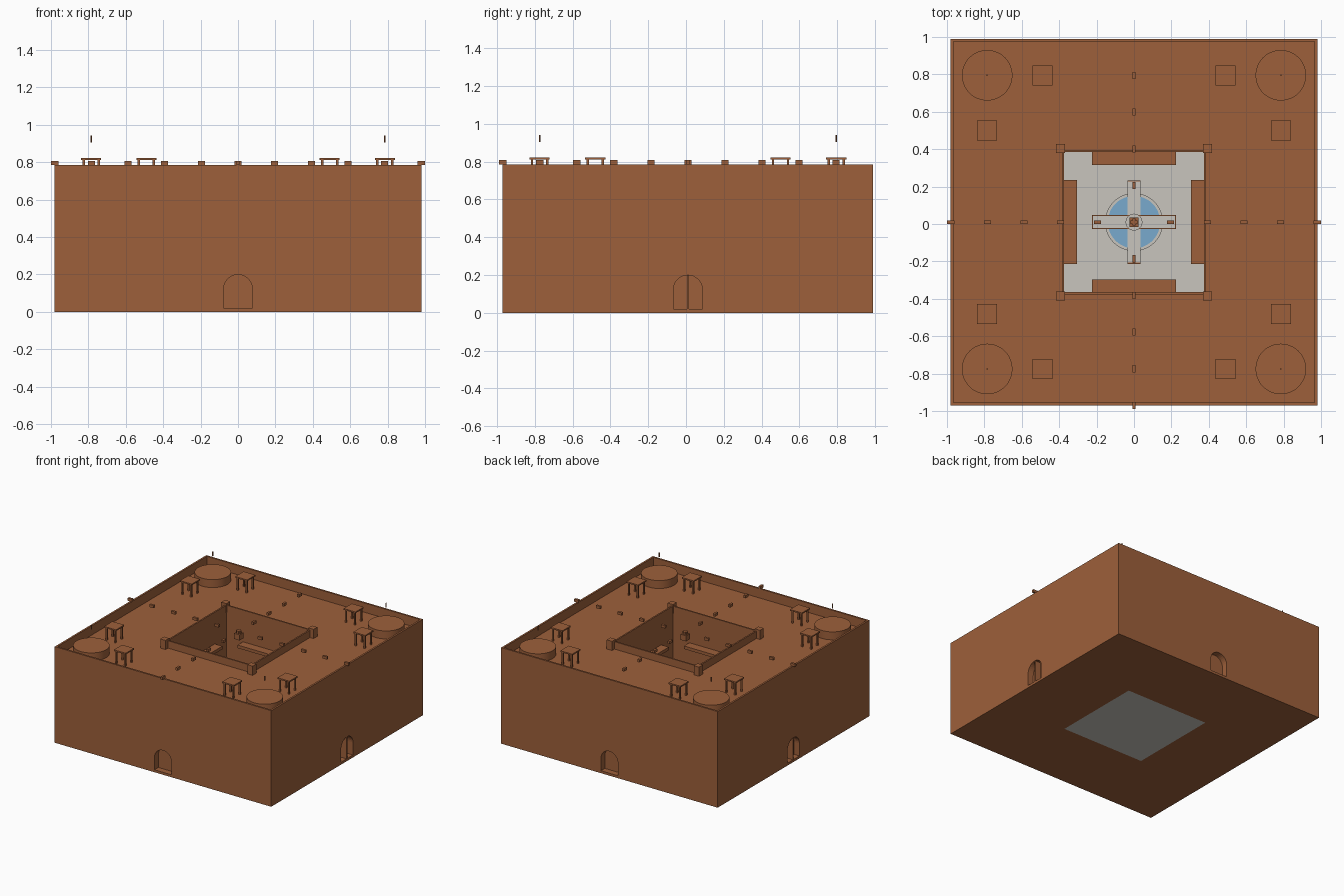
import bpy, bmesh, math
from mathutils import Matrix

if "Cube" in bpy.data.objects:
    bpy.data.objects.remove(bpy.data.objects["Cube"])

YC = 0.01          # building centre in y
H = 0.786          # parapet height
ROOF = 0.71        # roof deck height


def mat(name, col):
    m = bpy.data.materials.new(name)
    m.diffuse_color = (*col, 1)
    m.use_nodes = True
    m.node_tree.nodes["Principled BSDF"].inputs["Base Color"].default_value = m.diffuse_color
    return m


CLAY = mat("clay_brown", (0.34, 0.117, 0.043))
STONE = mat("pale_stone", (0.58, 0.56, 0.51))
WATER = mat("water_blue", (0.188, 0.402, 0.61))


def finish(name, bm, m):
    bmesh.ops.recalc_face_normals(bm, faces=bm.faces)
    me = bpy.data.meshes.new(name)
    bm.to_mesh(me)
    bm.free()
    me.materials.append(m)
    o = bpy.data.objects.new(name, me)
    bpy.context.collection.objects.link(o)
    return o


def add_box(bm, x, y, z0, z1, w, d):
    """Box centred at x, y (relative to the building centre)."""
    bmesh.ops.create_cube(bm, size=1, matrix=Matrix.Translation((x, y + YC, (z0 + z1) / 2))
                          @ Matrix.Diagonal((w, d, z1 - z0, 1)))


def boxes(name, m, items):
    bm = bmesh.new()
    for it in items:
        add_box(bm, *it)
    return finish(name, bm, m)


def cylinder(name, m, x, y, z0, z1, r, seg=48):
    bm = bmesh.new()
    bmesh.ops.create_cone(bm, cap_ends=True, segments=seg, radius1=r, radius2=r, depth=z1 - z0,
                          matrix=Matrix.Translation((x, y + YC, (z0 + z1) / 2)))
    o = finish(name, bm, m)
    if seg > 12:
        bpy.context.view_layer.objects.active = o
        o.select_set(True)
        bpy.ops.object.shade_smooth_by_angle()
        o.select_set(False)
    return o


def cut(target, cutter):
    mod = target.modifiers.new("cut", 'BOOLEAN')
    mod.operation, mod.solver, mod.object = 'DIFFERENCE', 'EXACT', cutter
    bpy.context.view_layer.objects.active = target
    bpy.ops.object.modifier_apply(modifier=mod.name)
    bpy.data.objects.remove(cutter)


# Main block with sunken roof, courtyard shaft and four arched door recesses
block = boxes("building_walls", CLAY, [(0, 0, 0, H, 1.96, 1.96)])
cut(block, boxes("roof_cutter", CLAY, [(0, 0, ROOF, 1, 1.93, 1.93)]))
cut(block, boxes("courtyard_cutter", CLAY, [(0, 0, -0.1, 1, 0.75, 0.75)]))

bm = bmesh.new()
R = 0.077
outline = [(-R, 0.02), (R, 0.02)] + [(R * math.cos(math.pi * i / 16), 0.122 + R * math.sin(math.pi * i / 16))
                                     for i in range(17)]
for k in range(4):
    verts = [bm.verts.new((x, -1.03, z)) for x, z in outline]
    face = bm.faces.new(verts)
    ext = bmesh.ops.extrude_face_region(bm, geom=[face])
    new = [g for g in ext["geom"] if isinstance(g, bmesh.types.BMVert)]
    bmesh.ops.translate(bm, verts=new, vec=(0, 0.10, 0))
    rot = Matrix.Translation((0, YC, 0)) @ Matrix.Rotation(k * math.pi / 2, 4, 'Z')
    bmesh.ops.transform(bm, matrix=rot, verts=list(dict.fromkeys(verts + new)))
cut(block, finish("door_cutter", bm, CLAY))

# Middle posts of the side doors
boxes("door_posts", CLAY, [(s * 0.953, 0, 0.02, 0.197, 0.05, 0.012) for s in (-1, 1)])

# Parapet and corner posts around the courtyard
boxes("courtyard_parapet", CLAY,
      [(0, s * 0.38, ROOF, 0.77, 0.77, 0.012) for s in (-1, 1)] +
      [(s * 0.38, 0, ROOF, 0.77, 0.012, 0.77) for s in (-1, 1)])
boxes("courtyard_posts", CLAY, [(sx * 0.394, sy * 0.394, ROOF, 0.785, 0.048, 0.048)
                                for sx in (-1, 1) for sy in (-1, 1)])

# Courtyard floor and the four balconies
boxes("courtyard_floor", STONE, [(0, 0, 0, 0.02, 0.75, 0.75)])
boxes("balconies", CLAY,
      [(0, s * 0.341, 0.485, 0.51, 0.45, 0.07) for s in (-1, 1)] +
      [(s * 0.341, 0, 0.485, 0.51, 0.07, 0.45) for s in (-1, 1)])

# Fountain: basin, water, cross channels and centre
cylinder("fountain_basin", STONE, 0, 0, 0.02, 0.055, 0.155)
cylinder("fountain_water", WATER, 0, 0, 0.05, 0.06, 0.14)
boxes("channel_beds", STONE, [(0, 0, 0.02, 0.064, 0.44, 0.066), (0, 0, 0.02, 0.065, 0.07, 0.44)])
boxes("channel_rims", CLAY,
      [(0, s * 0.035, 0.02, 0.07, 0.45, 0.006) for s in (-1, 1)] +
      [(s * 0.222, 0, 0.02, 0.07, 0.006, 0.07) for s in (-1, 1)] +
      [(0, s * 0.22, 0.02, 0.07, 0.07, 0.006) for s in (-1, 1)])
cylinder("fountain_bowl", STONE, 0, 0, 0.06, 0.12, 0.045, 24)
boxes("hanging_block", CLAY, [(0, 0, 0.74, H, 0.05, 0.05)])

# Two crossing rows of small blocks above the roof
boxes("beam_ends", CLAY,
      [(i * 0.196, 0, H, 0.808, 0.038, 0.018) for i in range(-5, 6)] +
      [(0, i * 0.196, H, 0.808, 0.018, 0.038) for i in range(-5, 5)])

# Corner drums with a short pole floating above each
for sx in (-1, 1):
    for sy in (-1, 1):
        cylinder("corner_drum", CLAY, sx * 0.785, sy * 0.785, ROOF - 0.005, 0.775, 0.135)
        cylinder("corner_pole", CLAY, sx * 0.785, sy * 0.785, 0.905, 0.942, 0.004, 8)

# Roof tables
for sx in (-1, 1):
    for sy in (-1, 1):
        for a, b in ((0.49, 0.785), (0.785, 0.49)):
            x, y = sx * a, sy * b
            boxes("roof_table", CLAY, [(x, y, 0.812, 0.823, 0.107, 0.107)] +
                  [(x + i * 0.04, y + j * 0.04, ROOF, 0.812, 0.012, 0.012)
                   for i in (-1, 1) for j in (-1, 1)])
